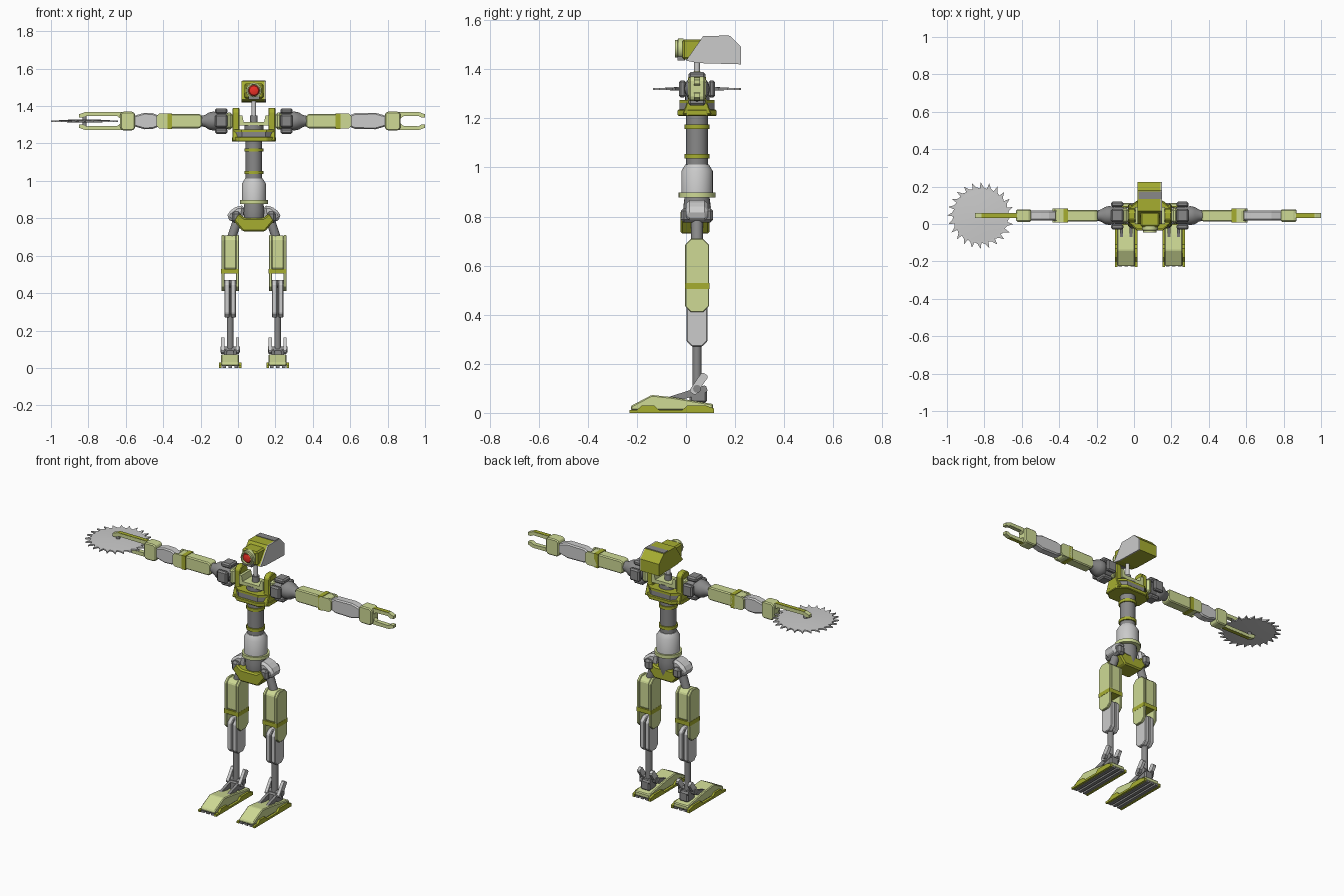
import bpy, bmesh
from math import sin, cos, pi, hypot
from mathutils import Vector

if "Cube" in bpy.data.objects:
    bpy.data.objects.remove(bpy.data.objects["Cube"])

CENTRE = Vector((0.085, 0.045, 0))   # body axis; all coordinates below are relative to it


def material(name, rgb):
    m = bpy.data.materials.new(name)
    m.diffuse_color = (*rgb, 1)
    m.use_nodes = True
    m.node_tree.nodes["Principled BSDF"].inputs["Base Color"].default_value = m.diffuse_color
    return m


LIGHT = material("light_green", (0.62, 0.70, 0.30))
OLIVE = material("olive", (0.38, 0.42, 0.03))
DARK = material("dark_grey", (0.25, 0.25, 0.25))
STEEL = material("steel", (0.55, 0.55, 0.55))
RED = material("red", (0.85, 0.03, 0.02))


def finish(name, verts, faces, mat, bevel=0.0, smooth=False):
    me = bpy.data.meshes.new(name)
    me.from_pydata(verts, [], faces)
    bm = bmesh.new()
    bm.from_mesh(me)
    bmesh.ops.recalc_face_normals(bm, faces=bm.faces)
    bm.to_mesh(me)
    bm.free()
    ob = bpy.data.objects.new(name, me)
    bpy.context.collection.objects.link(ob)
    ob.location = CENTRE
    me.materials.append(mat)
    if bevel:
        mod = ob.modifiers.new("chamfer", "BEVEL")
        mod.width, mod.segments = bevel, 1
    if smooth:
        bpy.context.view_layer.objects.active = ob
        ob.select_set(True)
        bpy.ops.object.shade_smooth_by_angle(angle=0.6)
        ob.select_set(False)
    return ob


def prism(name, pts, axis, a, b, mat, bevel=0.0, s=1):
    """Extrude a 2D outline along an axis from a to b; s = -1 mirrors it in x."""
    put = {"x": lambda p, t: (s * t, p[0], p[1]),
           "y": lambda p, t: (s * p[0], t, p[1]),
           "z": lambda p, t: (s * p[0], p[1], t)}[axis]
    n = len(pts)
    verts = [put(p, t) for t in (a, b) for p in pts]
    faces = [tuple(range(n)), tuple(range(n, 2 * n))]
    faces += [(i, (i + 1) % n, n + (i + 1) % n, n + i) for i in range(n)]
    return finish(name, verts, faces, mat, bevel)


def box(name, x, y, z, mat, bevel=0.0, s=1):
    pts = [(y[0], z[0]), (y[1], z[0]), (y[1], z[1]), (y[0], z[1])]
    return prism(name, pts, "x", x[0], x[1], mat, bevel, s)


def turned(name, prof, origin, direction, mat, seg=24, smooth=True):
    """Turn a (radius, distance) profile about a line."""
    d = Vector(direction).normalized()
    u = d.orthogonal().normalized()
    v = d.cross(u)
    verts = [Vector(origin) + d * h + (u * cos(2 * pi * i / seg) + v * sin(2 * pi * i / seg)) * r
             for r, h in prof for i in range(seg)]
    faces = [(k * seg + i, k * seg + (i + 1) % seg, (k + 1) * seg + (i + 1) % seg, (k + 1) * seg + i)
             for k in range(len(prof) - 1) for i in range(seg)]
    last = (len(prof) - 1) * seg
    faces += [tuple(range(seg)), tuple(range(last, last + seg))]
    return finish(name, verts, faces, mat, 0, smooth)


def rod(name, p, q, r, mat, seg=16):
    d = Vector(q) - Vector(p)
    return turned(name, [(r, 0), (r, d.length)], p, d, mat, seg)


def bar(name, p, q, w, x, mat, s=1):
    """Flat link in the y-z plane with chamfered ends."""
    dy, dz = q[0] - p[0], q[1] - p[1]
    L = hypot(dy, dz)
    dy, dz = dy / L, dz / L
    c = w * 0.4
    pts = [(0, -w + c), (c, -w), (L - c, -w), (L, -w + c), (L, w - c), (L - c, w), (c, w), (0, w - c)]
    pts = [(p[0] + a * dy - b * dz, p[1] + a * dz + b * dy) for a, b in pts]
    return prism(name, pts, "x", x[0], x[1], mat, 0, s)


def plate(y0, y1, z0, z1, c):
    return [(y0 + c, z0), (y1 - c, z0), (y1, z0 + c), (y1, z1 - c),
            (y1 - c, z1), (y0 + c, z1), (y0, z1 - c), (y0, z0 + c)]


UP = (0, 0, 1)

# Head: casing, grey right cheek and top band, snout and lens
casing = [(-.045, 1.435), (.025, 1.535), (.135, 1.535), (.18, 1.49), (.18, 1.42), (.005, 1.425)]
prism("head_casing", casing, "x", -.065, .058, OLIVE)
prism("head_cheek", casing, "x", .058, .065, STEEL)
box("head_top_band", (-.062, .062), (.09, .13), (1.52, 1.538), DARK)
box("head_snout", (-.05, .05), (-.06, .02), (1.44, 1.522), OLIVE, .008)
turned("lens_barrel", [(.042, 0), (.042, .022), (.036, .024), (.036, .035), (.03, .035), (.03, .022)],
       (0, -.055, 1.483), (0, -1, 0), LIGHT)
turned("lens", [(.03, 0), (.024, .008), (.01, .012)], (0, -.076, 1.483), (0, -1, 0), RED)
box("snout_chin", (-.03, .03), (-.08, -.05), (1.436, 1.452), DARK)
rod("neck", (0, 0, 1.26), (0, 0, 1.44), .012, STEEL)
rod("neck_socket", (0, 0, 1.26), (0, 0, 1.35), .02, DARK)

# Spine: dark column with rings, grey waist drum
rod("spine_column", (0, 0, .98), (0, 0, 1.27), .044, DARK, 32)
for z in (1.045, 1.165):
    rod("spine_ring", (0, 0, z - .009), (0, 0, z + .009), .051, OLIVE, 32)
turned("waist_drum", [(.048, 1.012), (.064, .985), (.064, .885)], (0, 0, 0), UP, STEEL, 32)
rod("waist_ring", (0, 0, .877), (0, 0, .897), .075, LIGHT, 32)
turned("waist_joint", [(.05, .885), (.056, .84), (.05, .76), (.035, .735)], (0, 0, 0), UP, DARK)

# Chest: stacked base, collar and side brackets
oval = [(-.118, -.04), (-.07, -.08), (.07, -.08), (.118, -.04), (.118, .04), (.07, .08), (-.07, .08), (-.118, .04)]
small = [(x * .9, y * .9) for x, y in oval]
prism("chest_base", oval, "z", 1.21, 1.235, OLIVE, .004)
prism("chest_core", small, "z", 1.235, 1.262, DARK)
prism("chest_top", [(x * .95, y * .9) for x, y in oval], "z", 1.262, 1.275, OLIVE)
prism("collar", [(-.08, 1.295), (.08, 1.295), (.08, 1.35), (.062, 1.35), (.055, 1.316),
                 (-.055, 1.316), (-.062, 1.35), (-.08, 1.35)], "y", -.045, .045, LIGHT)
rod("collar_post", (0, 0, 1.26), (0, 0, 1.3), .05, DARK)

# Pelvis
prism("pelvis", [(-.11, .79), (-.085, .828), (-.05, .802), (.05, .802), (.085, .828),
                 (.11, .79), (.06, .73), (-.06, .73)], "y", -.068, .05, OLIVE, .008)

hands = {1: (.70, .78, .915), -1: (.635, .71, .935)}   # palm start, finger start, finger tip
for s in (1, -1):
    # Chest bracket and shoulder joint
    prism("chest_bracket", [(-.06, 1.215), (.06, 1.215), (.036, 1.28), (.036, 1.37), (.018, 1.39),
                            (-.018, 1.39), (-.036, 1.37), (-.036, 1.28)], "x", .077, .115, OLIVE, .004, s)
    box("shoulder_mount", (.115, .15), (-.04, .04), (1.275, 1.365), LIGHT, .012, s)
    rod("shoulder_disc", (s * .14, 0, 1.32), (s * .19, 0, 1.32), .045, DARK)
    for y, z, h, v in ((0, .054, .035, .014), (0, -.054, .035, .014), (.06, 0, .014, .035), (-.06, 0, .014, .035)):
        box("shoulder_lug", (.142, .207), (y - h, y + h), (1.32 + z - v, 1.32 + z + v), DARK, .008, s)
    turned("shoulder_ball", [(.03, .17), (.046, .195), (.051, .215), (.046, .24), (.032, .262), (.026, .29)],
           (0, 0, 1.32), (s, 0, 0), DARK)

    # Upper arm with elbow fork
    prism("upper_arm", plate(.278, .505, 1.281, 1.358, .012), "y", -.031, .031, LIGHT, .006, s)
    box("arm_band", (.437, .463), (-.037, .037), (1.278, 1.361), OLIVE, 0, s)
    for y in (-.037, .025):
        prism("elbow_fork", plate(.44, .522, 1.281, 1.359, .014), "y", y, y + .012, LIGHT, 0, s)

    # Forearm and palm
    a, b, c = hands[s]
    prism("forearm", [(.5, 1.295), (.54, 1.278), (a - .05, 1.276), (a + .01, 1.293), (a + .01, 1.347),
                      (a - .05, 1.364), (.54, 1.362), (.5, 1.345)], "y", -.026, .026, STEEL, .007, s)
    prism("palm", plate(a, b + .005, 1.27, 1.37, .012), "y", -.033, .033, LIGHT, .006, s)

    # Fingers, above and below
    for m in (1, -1):
        f = [(b - .01, .047), (c - .03, .047), (c, .036), (c, .019), (c - .02, .019),
             (c - .035, .028), (b + .02, .026), (b, .01)]
        f = [(x, 1.32 + m * z) for x, z in f]
        prism("finger", f, "y", -.013, .013, LIGHT, 0, s)
        f_top = 1.32 + m * .047
        box("finger_pad", (b, c - .035), (-.012, .012), (f_top - .001, f_top + .002), OLIVE, 0, s)

    # Hip pod and thigh link
    prism("hip_pod", [(.05, .868), (.09, .866), (.138, .832), (.144, .803), (.118, .778), (.06, .785)],
          "y", -.044, .044, STEEL, .014, s)
    box("hip_joint", (.07, .118), (-.066, .066), (.775, .835), DARK, .012, s)
    rod("hip_link", (s * .088, 0, .79), (s * .128, 0, .67), .024, DARK)

    # Thigh: core, band and long side plates
    k = .127
    prism("thigh_core", plate(-.045, .045, .515, .708, .02), "x", k - .033, k + .033, LIGHT, .005, s)
    box("thigh_band", (k - .048, k + .048), (-.05, .05), (.505, .53), OLIVE, 0, s)
    for x in (k - .047, k + .031):
        prism("thigh_plate", plate(-.049, .049, .41, .71, .025), "x", x, x + .016, LIGHT, .003, s)

    # Shin halves and lower leg
    for x in (k - .031, k + .003):
        prism("shin_half", plate(-.043, .043, .27, .47, .022), "x", x, x + .028, STEEL, .004, s)
    rod("knee_axle", (s * (k - .04), 0, .45), (s * (k + .04), 0, .45), .02, DARK)
    rod("lower_leg", (s * k, 0, .06), (s * k, 0, .43), .018, DARK)

    # Ankle
    rod("ankle_axle", (s * (k - .052), 0, .098), (s * (k + .052), 0, .098), .016, DARK)
    box("ankle_block", (k - .03, k + .03), (-.03, .04), (.04, .1), DARK, .008, s)
    for x in (-.048, .03):
        bar("ankle_bracket", (-.02, .08), (.034, .158), .016, (k + x, k + x + .018), STEEL, s)
    for x in (-.034, .018):
        bar("foot_strut", (-.16, .036), (.04, .1), .014, (k + x, k + x + .016), DARK, s)

    # Foot: body, sole rails and side rails
    prism("foot_body", [(-.27, .01), (-.27, .028), (-.185, .073), (-.10, .064), (.066, .036), (.066, .01)],
          "x", k - .048, k + .048, LIGHT, .005, s)
    for x in (-.042, -.01, .022):
        box("sole_rail", (k + x, k + x + .02), (-.272, .068), (0, .012), DARK, 0, s)
    rail = [(-.275, 0), (-.275, .012), (-.245, .012), (-.225, .03), (-.175, .03), (-.155, .012),
            (-.06, .012), (-.04, .03), (.035, .03), (.07, .018), (.07, 0)]
    for x in (-.06, .046):
        prism("foot_side_rail", rail, "x", k + x, k + x + .014, OLIVE, 0, s)

# Saw blade held in the left hand
N, SX = 24, -.905
teeth = []
for i in range(N):
    for t, r in ((0, .179), (.12, .146), (.6, .153)):
        ang = 2 * pi * (i + t) / N
        teeth.append((SX + r * cos(ang), r * sin(ang)))
prism("saw_blade", teeth, "z", 1.316, 1.324, STEEL)
turned("saw_bulge", [(.05, -.009), (.14, -.004), (.14, .004), (.05, .009)], (SX, 0, 1.32), UP, STEEL, 32)
rod("saw_spindle", (SX, 0, 1.29), (SX, 0, 1.35), .011, DARK)
